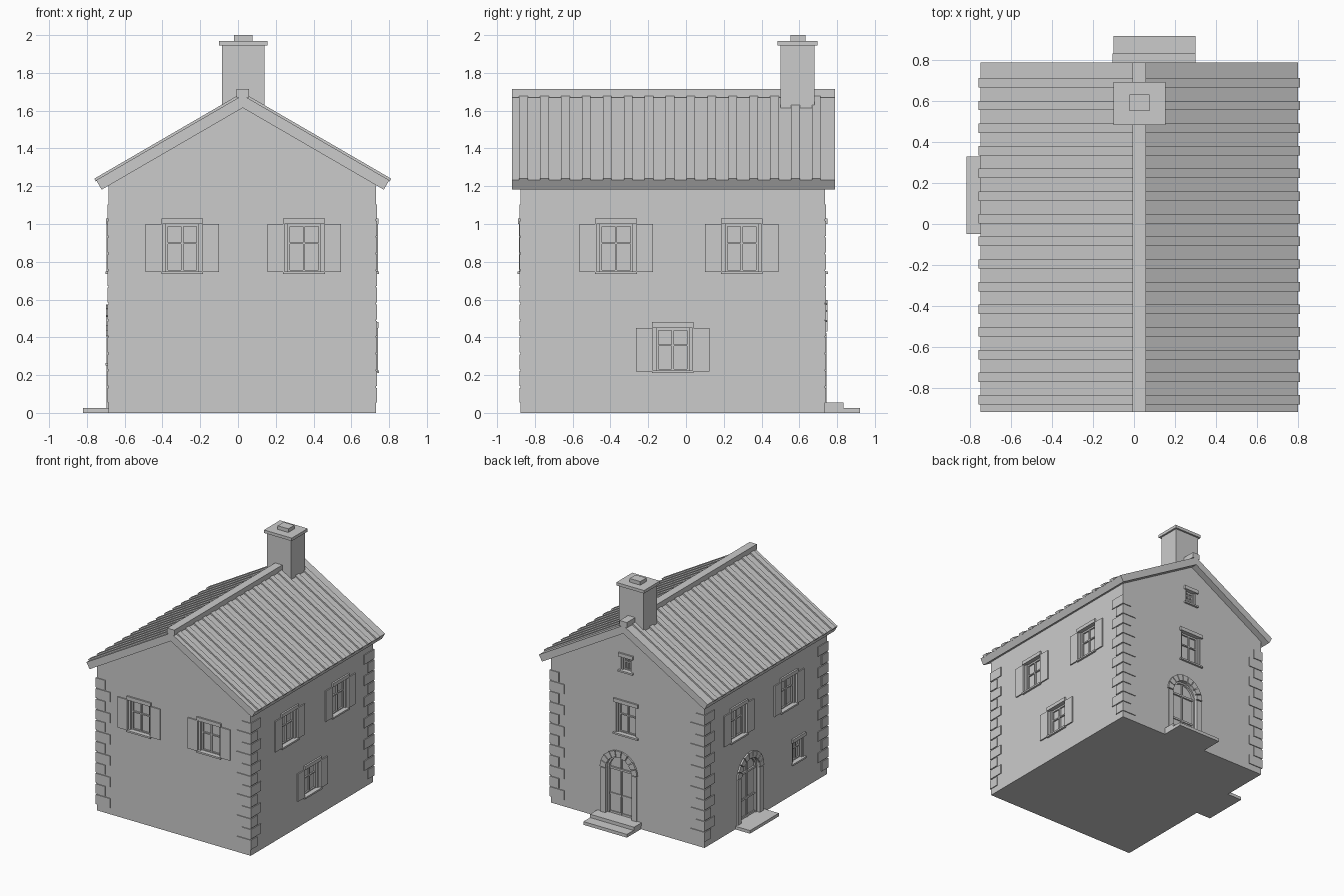
import bpy, bmesh, math
from mathutils import Matrix, Vector

if "Cube" in bpy.data.objects:
    bpy.data.objects.remove(bpy.data.objects["Cube"])

CX = 0.025                       # ridge line x
X0, X1, Y0, Y1 = -0.685, 0.73, -0.875, 0.735
parts = {}
I = Matrix.Identity(4)


def prism(name, pts, y0, y1, M=I):
    """Extrude an (x, z) outline from y0 to y1, collected under a part name."""
    bm = parts.setdefault(name, bmesh.new())
    a = [bm.verts.new(M @ Vector((x, y0, z))) for x, z in pts]
    b = [bm.verts.new(M @ Vector((x, y1, z))) for x, z in pts]
    bm.faces.new(a)
    bm.faces.new(b[::-1])
    n = len(pts)
    for i in range(n):
        j = (i + 1) % n
        bm.faces.new((a[j], a[i], b[i], b[j]))


def box(name, x0, x1, y0, y1, z0, z1, M=I):
    prism(name, [(x0, z0), (x1, z0), (x1, z1), (x0, z1)], y0, y1, M)


def side(x, y, deg):
    return Matrix.Translation((x, y, 0)) @ Matrix.Rotation(math.radians(deg), 4, 'Z')


# Wall frames: local x runs along the wall, local -y points outward
FRONT, RIGHT = side(0, Y0, 0), side(X1, 0, 90)
BACK, LEFT = side(0, Y1, 180), side(X0, 0, -90)


def window(M, u, z0, z1, w=0.21, shutters=True):
    h = w / 2
    M = M @ Matrix.Translation((u, 0, 0))
    box("opening_cutter", -h, h, -0.05, 0.045, z0, z1, M)
    o = 0.006 if shutters else 0.018
    box("window_lintels", -h - o, h + o, -0.014, 0.02, z1, z1 + 0.03, M)
    box("window_sills", -h - o, h + o, -0.017, 0.04, z0 - 0.01, z0 + 0.004, M)
    f = 0.018 if shutters else 0.014
    zb = z0 + 0.6 * (z1 - z0)
    for s in (-1, 1):
        a, b = sorted((s * h, s * (h - f)))
        box("window_frames", a, b, 0.008, 0.05, z0, z1, M)
        a, b = sorted((s * (h - f), s * (h - f - 0.012)))
        box("window_frames", a, b, 0.022, 0.05, z0, z1, M)
        if shutters:
            a, b = sorted((s * h, s * (h + 0.09)))
            box("shutters", a, b, -0.01, 0.01, z0, z1, M)
    i = h - f
    for a, b in ((z0, z0 + 0.012), (z1 - 0.014, z1), (zb - 0.005, zb + 0.005)):
        box("window_frames", -i, i, 0.022, 0.05, a, b, M)
    box("window_frames", -0.006, 0.006, 0.022, 0.05, z0, z1, M)
    box("window_panes", -i, i, 0.034, 0.055, z0, z1, M)


def arch(r, z0, zs, n=12):
    top = [(r * math.cos(math.pi * i / n), zs + r * math.sin(math.pi * i / n)) for i in range(n + 1)]
    return [(-r, z0), (r, z0)] + top


def door(M, u, z0, ztop):
    M = M @ Matrix.Translation((u, 0, 0))
    R, r = 0.172, 0.12
    zs = ztop - R
    prism("opening_cutter", arch(r, z0, zs), -0.05, 0.045, M)
    prism("door_leaves", arch(r + 0.003, z0, zs), 0.036, 0.06, M)
    # Jamb stones and wedge-shaped arch stones
    for s in (-1, 1):
        a, b = sorted((s * r, s * (R - 0.007)))
        box("door_surrounds", a, b, -0.01, 0.04, z0, zs - 0.004, M)
        a, b = sorted((s * r, s * (r - 0.014)))
        box("door_frames", a, b, 0.018, 0.05, z0, zs, M)
    n = 9
    for i in range(n):
        a0 = math.pi * (i + 0.06) / n
        a1 = math.pi * (i + 0.94) / n
        P = lambda q, a: (q * math.cos(a), zs + q * math.sin(a))
        prism("arch_stones", [P(r, a0), P(R, a0), P(R, a1), P(r, a1)], -0.014, 0.04, M)
        b0, b1 = math.pi * i / n, math.pi * (i + 1) / n
        prism("door_frames", [P(r - 0.014, b0), P(r, b0), P(r, b1), P(r - 0.014, b1)], 0.018, 0.05, M)
    # Transom, centre stile and rails
    i = r - 0.014
    box("door_frames", -i, i, 0.022, 0.05, zs - 0.008, zs + 0.008, M)
    box("door_frames", -0.006, 0.006, 0.024, 0.05, z0, zs + i, M)
    zm = z0 + 0.4 * (zs - z0)
    for a in (z0, zm):
        box("door_frames", -i, i, 0.028, 0.05, a, a + 0.016, M)


# Walls with gables
SL = 0.58
prism("walls", [(X0, 0), (X1, 0), (X1, 1.64 - SL * (X1 - CX)), (CX, 1.64),
                (X0, 1.64 - SL * (CX - X0))], Y0, Y1)

# Windows
for M, us in ((FRONT, (-0.295, 0.35)), (RIGHT, (-0.37, 0.295)), (LEFT, (-0.29, 0.37))):
    for u in us:
        window(M, u, 0.745, 1.0)
window(RIGHT, -0.07, 0.22, 0.45)
window(BACK, -0.035, 0.745, 1.0, 0.19, False)
window(BACK, -0.035, 1.275, 1.39, 0.10, False)
window(LEFT, 0.495, 0.26, 0.435, 0.14, False)

# Doors and steps
door(BACK, -0.1, 0.05, 0.60)
door(LEFT, -0.14, 0.025, 0.575)
box("back_lower_step", -0.10, 0.30, Y1 - 0.02, 0.92, 0, 0.027)
box("back_upper_step", -0.105, 0.30, Y1 - 0.02, 0.833, 0.027, 0.055)
box("side_step", -0.82, X0 + 0.02, -0.05, 0.33, 0, 0.026)

# Corner stones, alternating long and short
P, LONG, SHORT = 0.007, 0.125, 0.078
for x, sx in ((X0, 1), (X1, -1)):
    for y, sy in ((Y0, 1), (Y1, -1)):
        for k in range(12):
            lx, ly = (LONG, SHORT) if k % 2 == 0 else (SHORT, LONG)
            z = 0.054 + k * 0.0883
            xa, xb = sorted((x - sx * P, x + sx * lx))
            ya, yb = sorted((y - sy * P, y + sy * ly))
            box("corner_stones", xa, xb, ya, yb, z, z + 0.079)

# Roof slopes and raised ribs, built along the slope
ang = math.atan(SL)
nx, nz = math.sin(ang), math.cos(ang)
APEX = 1.682


def slope(s, d, h):
    """Point d sideways from the ridge, h above the slope surface."""
    return (CX + s * (d + h * nx), APEX - SL * d + h * nz)


for s in (-1, 1):
    under = (CX, APEX - 0.058 / nz)
    prism("roof", [(CX, APEX), slope(s, 0.776, 0), slope(s, 0.776, -0.058), under], -0.92, 0.79)
    for k in range(15):
        y = 0.69 - k * 0.1107
        prism("roof_ribs", [(CX, APEX - 0.006), slope(s, 0.78, -0.005),
                            slope(s, 0.78, 0.012), (CX, APEX + 0.014)], y - 0.023, y + 0.023)
box("ridge_cap", CX - 0.033, CX + 0.033, -0.92, 0.79, 1.67, 1.715)

# Chimney
box("chimney_stack", -0.085, 0.14, 0.50, 0.68, 1.5, 1.945)
box("chimney_cap", -0.10, 0.155, 0.485, 0.695, 1.945, 1.97)
box("chimney_pot", -0.022, 0.076, 0.553, 0.633, 1.97, 2.0)

# Turn every collected part into an object
objs = {}
for name, bm in parts.items():
    bmesh.ops.recalc_face_normals(bm, faces=bm.faces[:])
    me = bpy.data.meshes.new(name)
    bm.to_mesh(me)
    bm.free()
    objs[name] = bpy.data.objects.new(name, me)
    bpy.context.collection.objects.link(objs[name])

# Cut window and door recesses into the walls
cut = objs["walls"].modifiers.new("openings", 'BOOLEAN')
cut.object = objs["opening_cutter"]
cut.operation = 'DIFFERENCE'
cut.solver = 'EXACT'
objs["opening_cutter"].hide_render = True
objs["opening_cutter"].display_type = 'WIRE'
